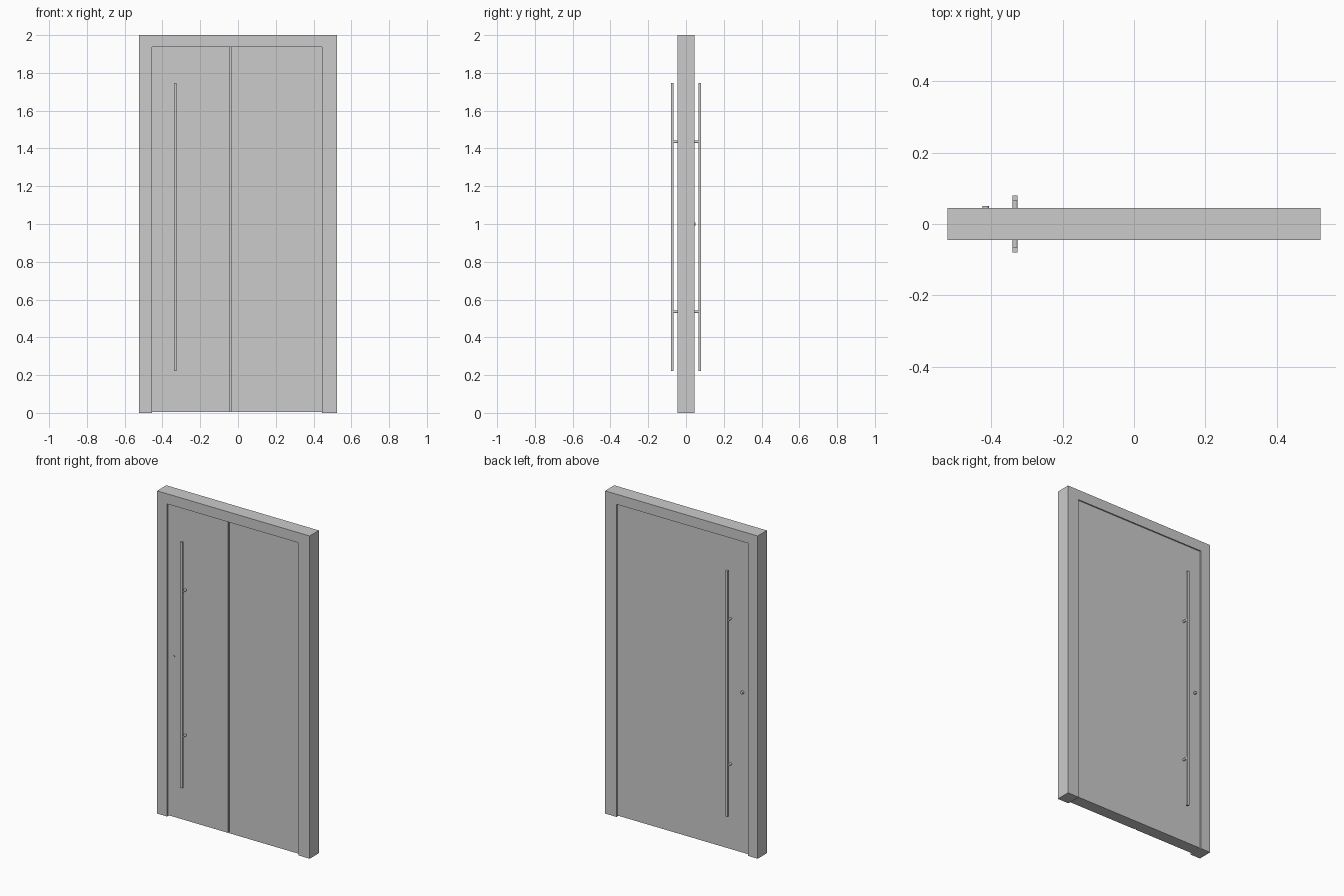
import bpy, bmesh
from math import pi
from mathutils import Matrix

if "Cube" in bpy.data.objects:
    bpy.data.objects.remove(bpy.data.objects["Cube"])


def prism(name, pts, axis, lo, hi):
    """Extrude a closed 2D outline along z (pts = x,y) or y (pts = x,z)."""
    bm = bmesh.new()
    put = (lambda p, t: (p[0], p[1], t)) if axis == 'z' else (lambda p, t: (p[0], t, p[1]))
    face = bm.faces.new([bm.verts.new(put(p, lo)) for p in pts])
    ext = bmesh.ops.extrude_face_region(bm, geom=[face])
    for v in ext['geom']:
        if isinstance(v, bmesh.types.BMVert):
            v.co['xyz'.index(axis)] = hi
    bmesh.ops.recalc_face_normals(bm, faces=bm.faces[:])
    return finish(name, bm)


def finish(name, bm):
    me = bpy.data.meshes.new(name)
    bm.to_mesh(me)
    bm.free()
    ob = bpy.data.objects.new(name, me)
    bpy.context.collection.objects.link(ob)
    return ob


def rod_y(name, x, z, r, y0, y1, sides=24):
    """Round rod running along y."""
    bm = bmesh.new()
    m = Matrix.Translation((x, (y0 + y1) / 2, z)) @ Matrix.Rotation(pi / 2, 4, 'X')
    bmesh.ops.create_cone(bm, cap_ends=True, segments=sides, radius1=r, radius2=r,
                          depth=abs(y1 - y0), matrix=m)
    ob = finish(name, bm)
    bpy.context.view_layer.objects.active = ob
    ob.select_set(True)
    bpy.ops.object.shade_smooth_by_angle()
    ob.select_set(False)
    return ob


W, D = 0.523, 0.045          # frame half width and half depth
L, R, T = -0.455, 0.445, 1.937   # door opening
P = 0.037                    # leaf half depth
HX = -0.333                  # pull handle position

# Frame: two jambs and a header in one outline
prism("door_frame", [(-W, 0), (L, 0), (L, T), (R, T), (R, 0), (W, 0), (W, 2), (-W, 2)],
      'y', -D, D)

# Leaf with one vertical groove on the front
g, gw, gd = -0.038, 0.004, 0.01
prism("door_leaf", [(L, -P), (g - gw, -P), (g - gw, -P + gd), (g + gw, -P + gd),
                    (g + gw, -P), (R, -P), (R, P), (L, P)], 'z', 0.006, T)

# Full-height pull bars on both faces, each on two round standoffs
h = 0.007
for side, s in (("front", -1), ("back", 1)):
    y0, y1 = sorted((s * 0.066, s * 0.08))
    prism(side + "_pull_bar", [(HX - h, y0), (HX + h, y0), (HX + h, y1), (HX - h, y1)],
          'z', 0.222, 1.747)
    for pos, z in (("lower", 0.535), ("upper", 1.435)):
        rod_y(f"{side}_{pos}_standoff", HX, z, h, s * (P - 0.002), s * 0.068)

# Lock: raised turn on the back, nearly flush cylinder on the front
rod_y("back_lock_turn", -0.415, 1.0, 0.009, P - 0.002, 0.05)
rod_y("front_lock_cylinder", -0.415, 1.0, 0.008, -P - 0.003, -P + 0.002)
